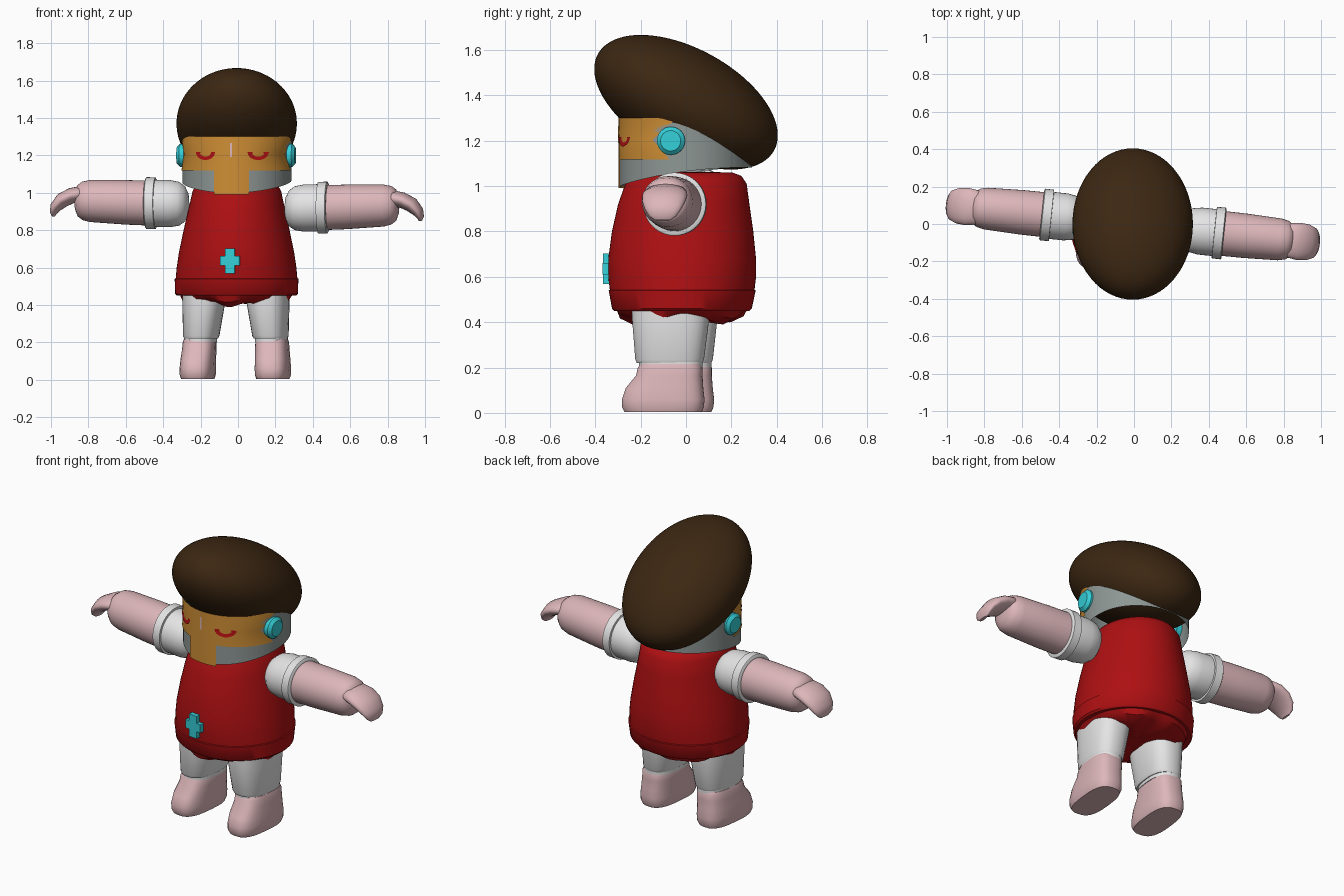
import bpy, bmesh, math
from mathutils import Matrix, Vector

if "Cube" in bpy.data.objects:
    bpy.data.objects.remove(bpy.data.objects["Cube"])

# The whole figure is turned slightly about z
TURN = Matrix.Translation((-0.006, 0, 0)) @ Matrix.Rotation(math.radians(-6), 4, 'Z')


def material(name, r, g, b):
    m = bpy.data.materials.new(name)
    m.diffuse_color = (r, g, b, 1)
    m.use_nodes = True
    m.node_tree.nodes["Principled BSDF"].inputs["Base Color"].default_value = m.diffuse_color
    return m


RED = material("red", 0.42, 0.005, 0.006)
BROWN = material("dark brown", 0.045, 0.02, 0.006)
ORANGE = material("orange", 0.62, 0.27, 0.035)
GREY = material("grey", 0.27, 0.31, 0.30)
CYAN = material("cyan", 0.035, 0.62, 0.68)
PINK = material("pink", 0.72, 0.47, 0.49)
WHITE = material("white", 0.78, 0.78, 0.78)


def finish(name, bm, mat, matrix=TURN, angle=40):
    bmesh.ops.recalc_face_normals(bm, faces=bm.faces)
    bm.transform(matrix)
    me = bpy.data.meshes.new(name)
    bm.to_mesh(me)
    bm.free()
    me.materials.append(mat)
    ob = bpy.data.objects.new(name, me)
    bpy.context.collection.objects.link(ob)
    bpy.ops.object.select_all(action='DESELECT')
    ob.select_set(True)
    bpy.context.view_layer.objects.active = ob
    bpy.ops.object.shade_smooth_by_angle(angle=math.radians(angle))
    return ob


def loft(name, rings, mat, n=40, power=1.0, ripple=None):
    """Skin through rings (centre, u, v); power < 1 squares the section."""
    bm = bmesh.new()
    loops = []
    for k, (c, u, v) in enumerate(rings):
        c, u, v = Vector(c), Vector(u), Vector(v)
        loop = []
        for i in range(n):
            a = 2 * math.pi * i / n
            ca, sa = math.cos(a), math.sin(a)
            p = c + u * math.copysign(abs(ca) ** power, ca) + v * math.copysign(abs(sa) ** power, sa)
            if ripple and k in ripple:
                p.z += ripple[k] * (math.sin(5 * a) + 0.6 * math.sin(9 * a + 1))
            loop.append(bm.verts.new(p))
        loops.append(loop)
    for a, b in zip(loops, loops[1:]):
        for i in range(n):
            j = (i + 1) % n
            bm.faces.new((a[i], a[j], b[j], b[i]))
    bm.faces.new(loops[0])
    bm.faces.new(loops[-1])
    return finish(name, bm, mat)


def zring(x, y, z, rx, ry):
    return ((x, y, z), (rx, 0, 0), (0, ry, 0))


def xring(x, y, z, ry, rz, tilt=0):
    return ((x, y, z), (0, ry, 0), (rz * math.sin(tilt), 0, rz * math.cos(tilt)))


def shell(name, rows, r, mat, n=64):
    """Curved plate; each row is (z or function of y, left angle, right angle)."""
    bm = bmesh.new()
    grid = []
    for z, a0, a1 in rows:
        row = []
        for i in range(n + 1):
            a = math.radians(a0 + (a1 - a0) * i / n)
            x, y = r * math.sin(a), -r * math.cos(a)
            row.append(bm.verts.new((x, y, z(y) if callable(z) else z)))
        grid.append(row)
    for a, b in zip(grid, grid[1:]):
        for i in range(n):
            bm.faces.new((a[i], a[i + 1], b[i + 1], b[i]))
    bmesh.ops.remove_doubles(bm, verts=bm.verts, dist=1e-5)
    return finish(name, bm, mat)


# Hair: tilted ellipsoid
bm = bmesh.new()
bmesh.ops.create_uvsphere(bm, u_segments=64, v_segments=40, radius=1)
finish("hair", bm, BROWN, Matrix.Translation((-0.007, 0, 1.37))
       @ Matrix.Rotation(math.radians(-28.7), 4, 'X')
       @ Matrix.Diagonal((0.322, 0.443, 0.236, 1)), 80)

# Helmet band with a bottom edge rising to the back
def rim(y):
    t = (y + 0.295) / 0.6
    return 0.998 + 0.085 * (1 - (1 - t) ** 2)

shell("helmet_band", [(rim, -180, 180), (1.295, -180, 180)], 0.292, GREY, 96)

# Face plate with notched sides and a chin column
shell("face_plate", [(1.118, -82, 82), (1.205, -66, 66), (1.30, -88, 88)], 0.297, ORANGE)
shell("chin_column", [(0.992, -18.5, 18.5), (1.12, -18.5, 18.5)], 0.297, ORANGE, 16)
shell("nose_mark", [(1.19, -0.9, 0.9), (1.265, -0.9, 0.9)], 0.3, PINK, 2)

for s, side in ((-1, "left"), (1, "right")):
    # Half-moon eye, curved onto the face
    bm = bmesh.new()
    vs = []
    for i in range(17):
        a = math.pi * (1 + i / 16)
        x, z = s * 0.142 + 0.054 * math.cos(a), 1.217 + 0.042 * math.sin(a)
        vs.append(bm.verts.new((x, -math.sqrt(0.301 ** 2 - x * x), z)))
    for i in range(8):
        q = [vs[i], vs[i + 1], vs[15 - i], vs[16 - i]]
        bm.faces.new(q if i < 7 else [vs[7], vs[8], vs[9]])
    finish(side + "_eye", bm, RED)

    # Ear disc
    loft(side + "_ear_disc", [xring(s * x, -0.035, 1.2, r, r)
         for x, r in ((0.26, 0.06), (0.302, 0.062), (0.318, 0.045))], CYAN, 32)

    # Sleeve with cuff, forearm, mitten hand
    dz = -0.012 * s
    z = 0.93 + dz
    loft(side + "_sleeve", [xring(s * x, 0, z + 0.02 * (x - 0.35), r, r) for x, r in (
        (0.258, 0.02), (0.263, 0.06), (0.28, 0.095), (0.31, 0.117), (0.36, 0.126), (0.437, 0.126),
        (0.438, 0.138), (0.485, 0.139), (0.49, 0.132), (0.49, 0.11))], WHITE)
    loft(side + "_forearm", [xring(s * x, 0, z + 0.035 * (x - 0.4), r, r) for x, r in (
        (0.46, 0.12), (0.6, 0.119), (0.79, 0.112), (0.83, 0.103), (0.855, 0.085), (0.868, 0.05),
        (0.87, 0.01))], PINK)
    loft(side + "_hand", [xring(s * x, 0, h + dz, ry, rz, s * t) for x, h, ry, rz, t in (
        (0.80, 0.975, 0.07, 0.035, 0), (0.84, 0.982, 0.092, 0.042, 0.1), (0.89, 0.972, 0.1, 0.042, 0.3),
        (0.94, 0.947, 0.096, 0.04, 0.6), (0.975, 0.91, 0.08, 0.03, 0.95), (0.988, 0.88, 0.06, 0.018, 1.25),
        (0.987, 0.862, 0.035, 0.008, 1.4))], PINK, 28)

    # Trouser leg, sock and boot
    loft(side + "_trouser_leg", [zring(s * x, y, h, rx, ry) for x, y, h, rx, ry in (
        (0.173, -0.05, 0.47, 0.112, 0.172), (0.173, -0.05, 0.41, 0.112, 0.17),
        (0.186, -0.053, 0.235, 0.095, 0.152), (0.187, -0.053, 0.22, 0.088, 0.145))],
        WHITE, 32, 0.8)
    loft(side + "_sock", [zring(s * 0.19, -0.048, h, 0.086, 0.14) for h in (0.26, 0.2)], WHITE, 32, 0.8)
    loft(side + "_boot", [zring(s * x, (f + b) / 2, h, rx, (b - f) / 2) for x, f, b, h, rx in (
        (0.195, -0.18, 0.085, 0.215, 0.082), (0.195, -0.192, 0.093, 0.2, 0.087),
        (0.196, -0.2, 0.093, 0.165, 0.089), (0.2, -0.245, 0.097, 0.11, 0.091),
        (0.202, -0.262, 0.103, 0.06, 0.093), (0.202, -0.262, 0.1, 0.025, 0.092),
        (0.202, -0.25, 0.09, 0.003, 0.084))], PINK, 32, 0.7)

# Body, with hem band and ragged cloth below
loft("tunic", [zring(0, y, h, rx, ry) for y, h, rx, ry in (
    (0.0, 1.062, 0.1, 0.12), (0.0, 1.06, 0.18, 0.205), (0.0, 1.045, 0.215, 0.245),
    (0.0, 1.01, 0.236, 0.268), (-0.01, 0.92, 0.256, 0.29), (-0.015, 0.8, 0.283, 0.312),
    (-0.017, 0.68, 0.308, 0.326), (-0.017, 0.6, 0.32, 0.326), (-0.017, 0.535, 0.326, 0.318))], RED, 64)
loft("hem_band", [zring(0, y, h, rx, ry) for y, h, rx, ry in (
    (-0.017, 0.545, 0.32, 0.315), (-0.017, 0.54, 0.331, 0.324), (-0.018, 0.46, 0.328, 0.308),
    (-0.018, 0.45, 0.318, 0.298))], RED, 64)
loft("ragged_hem", [zring(0, -0.018, h, rx, ry) for h, rx, ry in (
    (0.47, 0.31, 0.295), (0.43, 0.288, 0.275), (0.405, 0.23, 0.22), (0.41, 0.05, 0.05))],
    RED, 64, ripple={1: 0.01, 2: 0.011})

# Cross badge on the front
bm = bmesh.new()
for w, h in ((0.106, 0.05), (0.053, 0.134)):
    bmesh.ops.create_cube(bm, size=1, matrix=Matrix.Translation((0, -0.345, 0.636))
                          @ Matrix.Diagonal((w, 0.04 + (0.001 if h > w else 0), h, 1)))
finish("cross_badge", bm, CYAN)
